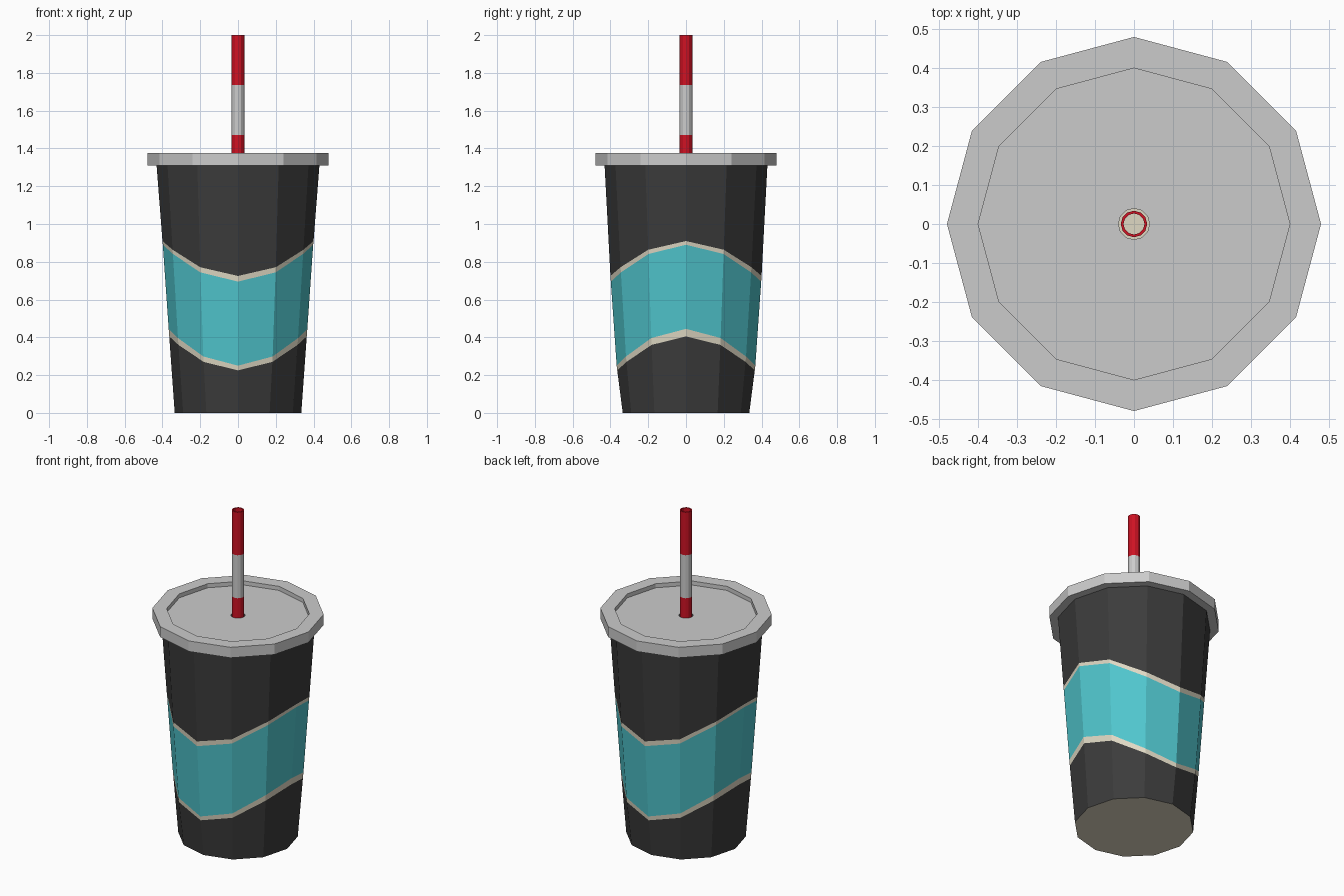
import bpy, bmesh
from math import cos, sin, pi

if "Cube" in bpy.data.objects:
    bpy.data.objects.remove(bpy.data.objects["Cube"])

SIDES = 12


def material(name, rgb):
    m = bpy.data.materials.new(name)
    m.diffuse_color = (*rgb, 1)
    m.use_nodes = True
    m.node_tree.nodes["Principled BSDF"].inputs["Base Color"].default_value = m.diffuse_color
    return m


dark = material("charcoal", (0.045, 0.045, 0.045))
teal = material("teal", (0.08, 0.56, 0.61))
cream = material("cream", (0.74, 0.69, 0.55))
red = material("red", (0.62, 0.006, 0.017))
white = material("white", (0.65, 0.65, 0.65))


def revolve(name, rings, mats=(), bands=(), cap=None):
    """Lathe rings of (radius, z, wave); wave raises the sides and lowers front and back."""
    bm = bmesh.new()
    loops = []
    for r, z, wave in rings:
        angles = [2 * pi * j / SIDES for j in range(SIDES)]
        loops.append([bm.verts.new((r * cos(a), r * sin(a), z + wave * cos(2 * a)))
                      for a in angles])
    for i, (lo, hi) in enumerate(zip(loops, loops[1:])):
        for j in range(SIDES):
            k = (j + 1) % SIDES
            f = bm.faces.new((lo[j], lo[k], hi[k], hi[j]))
            if bands:
                f.material_index = bands[i]
    if cap is not None:
        bm.faces.new(loops[0][::-1]).material_index = cap
    me = bpy.data.meshes.new(name)
    bm.to_mesh(me)
    bm.free()
    for m in mats:
        me.materials.append(m)
    ob = bpy.data.objects.new(name, me)
    bpy.context.collection.objects.link(ob)
    return ob


# Cup: tapered body with a wavy teal band edged in cream, cream base
revolve("cup",
        [(0.335, 0, 0), (0.364, 0.315, 0.09), (0.367, 0.3475, 0.0975),
         (0.398, 0.7925, 0.0975), (0.40, 0.8175, 0.0925), (0.431, 1.31, 0)],
        (dark, teal, cream), (0, 2, 1, 2, 0), cap=2)

# Lid: overhanging rim, recessed top and a hole for the straw
revolve("lid",
        [(0.431, 1.31, 0), (0.48, 1.31, 0), (0.48, 1.375, 0),
         (0.40, 1.375, 0), (0.40, 1.35, 0), (0.04, 1.35, 0)])

# Straw: hollow striped tube reaching down into the cup
stripe, count = 0.265, 7
outer = [(0.034, 2 - stripe * i, 0) for i in range(count, -1, -1)]
inner = [(0.027, z, 0) for _, z, _ in reversed(outer)]
colours = [i % 2 for i in range(count - 1, -1, -1)]
revolve("straw", outer + inner, (red, white), colours + [0] + colours[::-1])
